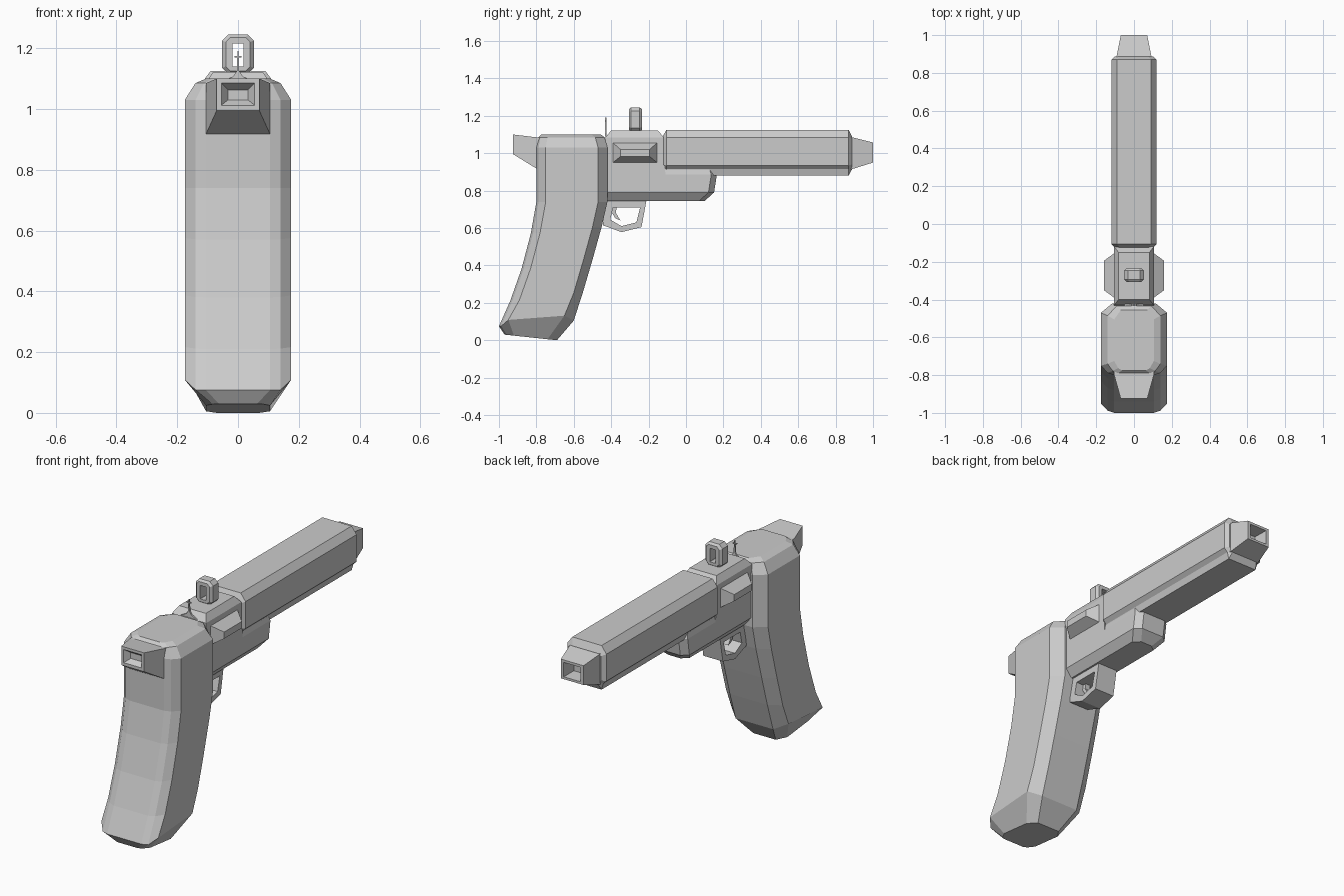
import bpy, bmesh

if "Cube" in bpy.data.objects:
    bpy.data.objects.remove(bpy.data.objects["Cube"])


def finish(name, bm):
    bmesh.ops.recalc_face_normals(bm, faces=bm.faces)
    me = bpy.data.meshes.new(name)
    bm.to_mesh(me)
    bm.free()
    ob = bpy.data.objects.new(name, me)
    bpy.context.collection.objects.link(ob)
    return ob


def loft(name, rings, closed=False):
    """Bridge equal-sized rings of points; cap the ends unless closed."""
    bm = bmesh.new()
    vs = [[bm.verts.new(p) for p in r] for r in rings]
    n = len(vs[0])
    pairs = list(zip(vs, vs[1:])) + ([(vs[-1], vs[0])] if closed else [])
    for a, b in pairs:
        for i in range(n):
            j = (i + 1) % n
            bm.faces.new((a[i], a[j], b[j], b[i]))
    if not closed:
        bm.faces.new(vs[0])
        bm.faces.new(vs[-1])
    return finish(name, bm)


def rect_y(y, w, z0, z1):
    return [(-w, y, z0), (w, y, z0), (w, y, z1), (-w, y, z1)]


def rect_z(z, w, y0, y1):
    return [(-w, y0, z), (w, y0, z), (w, y1, z), (-w, y1, z)]


def sym(half):
    """Mirror a half outline of (x, ...) pairs to a full loop."""
    return half + [(-a, b) for a, b in reversed(half)]


# Grip: swept bevelled section; (back y, back z, front y, front z, width scale, side lift)
stations = [
    (-.775, 1.10, -.455, 1.10, .60, 0), (-.79, 1.085, -.435, 1.085, .80, 0),
    (-.80, 1.03, -.42, 1.03, 1, 0), (-.80, .74, -.42, .74, 1, 0),
    (-.83, .57, -.45, .61, 1, 0), (-.88, .38, -.50, .43, 1, 0),
    (-.94, .21, -.55, .26, 1, 0), (-1.0, .075, -.60, .105, 1, .03),
    (-.97, .03, -.69, 0, .60, 0)]
section = [(.105, 0), (.14, .012), (.175, .05), (.175, -.05), (.115, 0)]
rings = []
for yb, zb, yf, zf, s, lift in stations:
    half = []
    for i, (x, d) in enumerate(section):
        y = yb + d if i < 3 else yf + d
        t = (y - yb) / (yf - yb)
        half.append((x * s, y, zb + (zf - zb) * t + (lift if i in (2, 3) else 0)))
    rings.append(half + [(-x, y, z) for x, y, z in reversed(half)])
loft("grip", rings)

# Rear block with a stepped recess
loft("rear_block", [
    rect_y(-.70, .105, .92, 1.085), rect_y(-.80, .105, .918, 1.085),
    rect_y(-.925, .07, .995, 1.10), rect_y(-.925, .055, 1.012, 1.085),
    rect_y(-.895, .033, 1.03, 1.063)])

# Lower frame running under the barrel, with clipped front corners
rings = []
for z, w, back, front in [(.745, .07, -.42, .10), (.79, .105, -.45, .15),
                          (.885, .105, -.45, .165), (.93, .095, -.45, .15)]:
    rings.append([(x, y, z) for x, y in sym([(w, back), (w, front - .03), (w - .035, front)])])
loft("lower_frame", rings)

# Receiver above the frame
loft("receiver", [rect_z(.88, .105, -.44, -.11), rect_z(1.085, .105, -.43, -.12),
                  rect_z(1.122, .082, -.40, -.15)])

# Barrel shroud with chamfered ends
shroud = [(.09, 1.125), (.12, 1.085), (.12, .935), (.10, .915), (.09, .88)]
inner = [(.075, 1.088), (.10, 1.075), (.10, .94), (.09, .925), (.08, .915)]
loft("barrel_shroud", [[(x, y, z) for x, z in sym(h)] for y, h in
                       [(-.125, inner), (-.105, shroud), (.87, shroud), (.888, inner)]])

# Tapered muzzle with a square bore
loft("muzzle", [rect_y(.86, .092, .915, 1.085), rect_y(.888, .092, .915, 1.085),
                rect_y(1.0, .07, .95, 1.057), rect_y(1.0, .052, .963, 1.043),
                rect_y(.92, .045, .968, 1.038)])

# Side blocks
for s, side in ((1, "right"), (-1, "left")):
    loft("side_block_" + side, [
        [(s * x, y, z) for y, z in ((a, c), (b, c), (b, d), (a, d))]
        for x, a, b, c, d in [(.09, -.39, -.155, .95, 1.055), (.105, -.39, -.155, .95, 1.055),
                              (.16, -.35, -.195, .983, 1.02)]])


# Window-shaped sight ring
def octagon(y, w, z0, z1, c):
    return [(x, y, z) for x, z in sym([(w - c, z0), (w, z0 + c), (w, z1 - c), (w - c, z1)])]


loft("sight_ring", [
    octagon(-.295, .04, 1.125, 1.235, .015), octagon(-.285, .052, 1.115, 1.245, .02),
    octagon(-.25, .052, 1.115, 1.245, .02), octagon(-.24, .04, 1.125, 1.235, .015),
    octagon(-.24, .018, 1.14, 1.215, .001), octagon(-.295, .018, 1.14, 1.215, .001)], closed=True)
bpy.data.objects["sight_ring"].scale.y = 1.3
bpy.data.objects["sight_ring"].location.y = .0775

# Thin sight pin with a small crossbar
pin = sym([(.05, 1.09), (.015, 1.108), (.004, 1.125), (.002, 1.19)])
loft("sight_pin", [[(x, y, z) for x, z in pin] for y in (-.433, -.424)])
loft("sight_pin_bar", [rect_y(-.433, .012, 1.17, 1.175), rect_y(-.424, .012, 1.17, 1.175)])

# Finger guard: closed loop of outer and inner outlines
outer = [(-.21, .755), (-.238, .605), (-.345, .578), (-.445, .615), (-.43, .755)]
hole = [(-.245, .71), (-.265, .63), (-.345, .61), (-.405, .645), (-.39, .71)]
loft("finger_guard", [[(x, y, z) for y, z in o] for x, o in
                      [(-.06, outer), (.06, outer), (.06, hole), (-.06, hole)]], closed=True)

# Curved lever inside the guard
lever = [(-.40, .715), (-.395, .68), (-.378, .652), (-.35, .64),
         (-.362, .658), (-.375, .682), (-.37, .715)]
loft("lever", [[(x, y, z) for y, z in lever] for x in (-.015, .015)])
